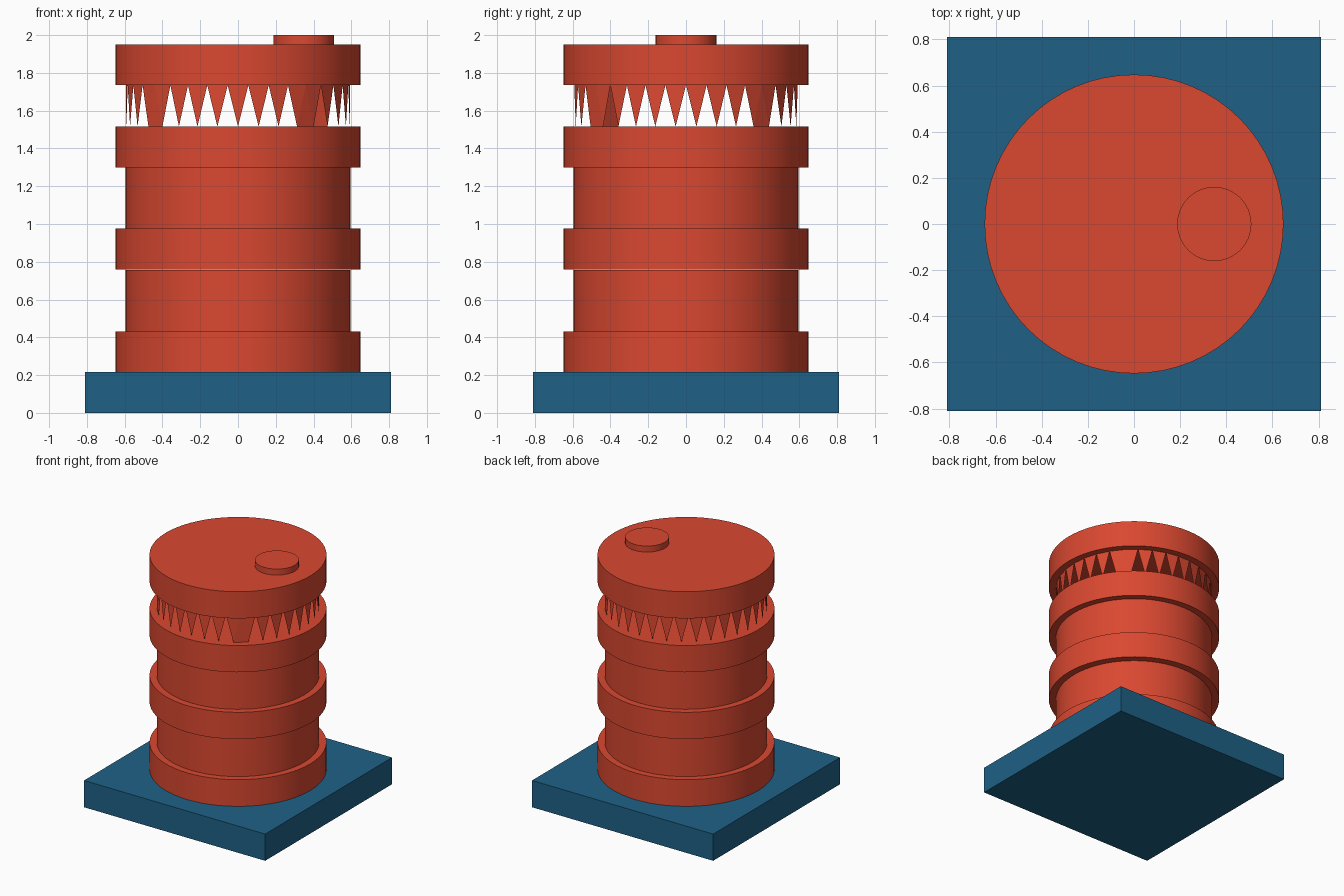
import bpy, bmesh, math

if "Cube" in bpy.data.objects:
    bpy.data.objects.remove(bpy.data.objects["Cube"])


def material(name, rgb):
    m = bpy.data.materials.new(name)
    m.diffuse_color = (*rgb, 1)
    m.use_nodes = True
    m.node_tree.nodes["Principled BSDF"].inputs["Base Color"].default_value = m.diffuse_color
    return m


RED = material("red", (0.70, 0.065, 0.03))
BLUE = material("blue", (0.013, 0.12, 0.24))


def cylinder(name, r, z0, z1, x=0, sides=64):
    bpy.ops.mesh.primitive_cylinder_add(vertices=sides, radius=r, depth=z1 - z0,
                                        location=(x, 0, (z0 + z1) / 2))
    o = bpy.context.object
    o.name = name
    o.data.materials.append(RED)
    bpy.ops.object.shade_smooth_by_angle(angle=math.radians(30))
    return o


# Square plinth
bpy.ops.mesh.primitive_cube_add(size=1, location=(0, 0, 0.108))
base = bpy.context.object
base.name = "base_plate"
base.scale = (1.62, 1.62, 0.216)
base.data.materials.append(BLUE)

# Wide bands and the two narrower drum sections
for i, z in enumerate((0.216, 0.76, 1.30, 1.735)):
    cylinder(f"band_{i + 1}", 0.648, z, z + 0.216)
for i, z in enumerate((0.432, 0.976)):
    cylinder(f"drum_{i + 1}", 0.595, z, z + 0.324)

# Off-centre cap on the lid
cylinder("cap", 0.161, 1.951, 2.0, x=0.348, sides=32)

# Open ring of thin teeth hanging from the lid, a few gaps closed as panels
N, R, Z0, Z1 = 34, 0.594, 1.516, 1.735
CLOSED = {4, 21, 29}
bm = bmesh.new()


def ring_point(step, z):
    a = math.tau * step / N
    return bm.verts.new((R * math.cos(a), R * math.sin(a), z))


top = [ring_point(i, Z1) for i in range(N)]
tip = [ring_point(i + 0.5, Z0) for i in range(N)]
for i in range(N):
    bm.faces.new((top[i], tip[i], top[(i + 1) % N]))
    if i in CLOSED:
        bm.faces.new((tip[i - 1], tip[i], top[i]))
mesh = bpy.data.meshes.new("teeth_ring")
bm.to_mesh(mesh)
bm.free()
mesh.materials.append(RED)
teeth = bpy.data.objects.new("teeth_ring", mesh)
bpy.context.collection.objects.link(teeth)
